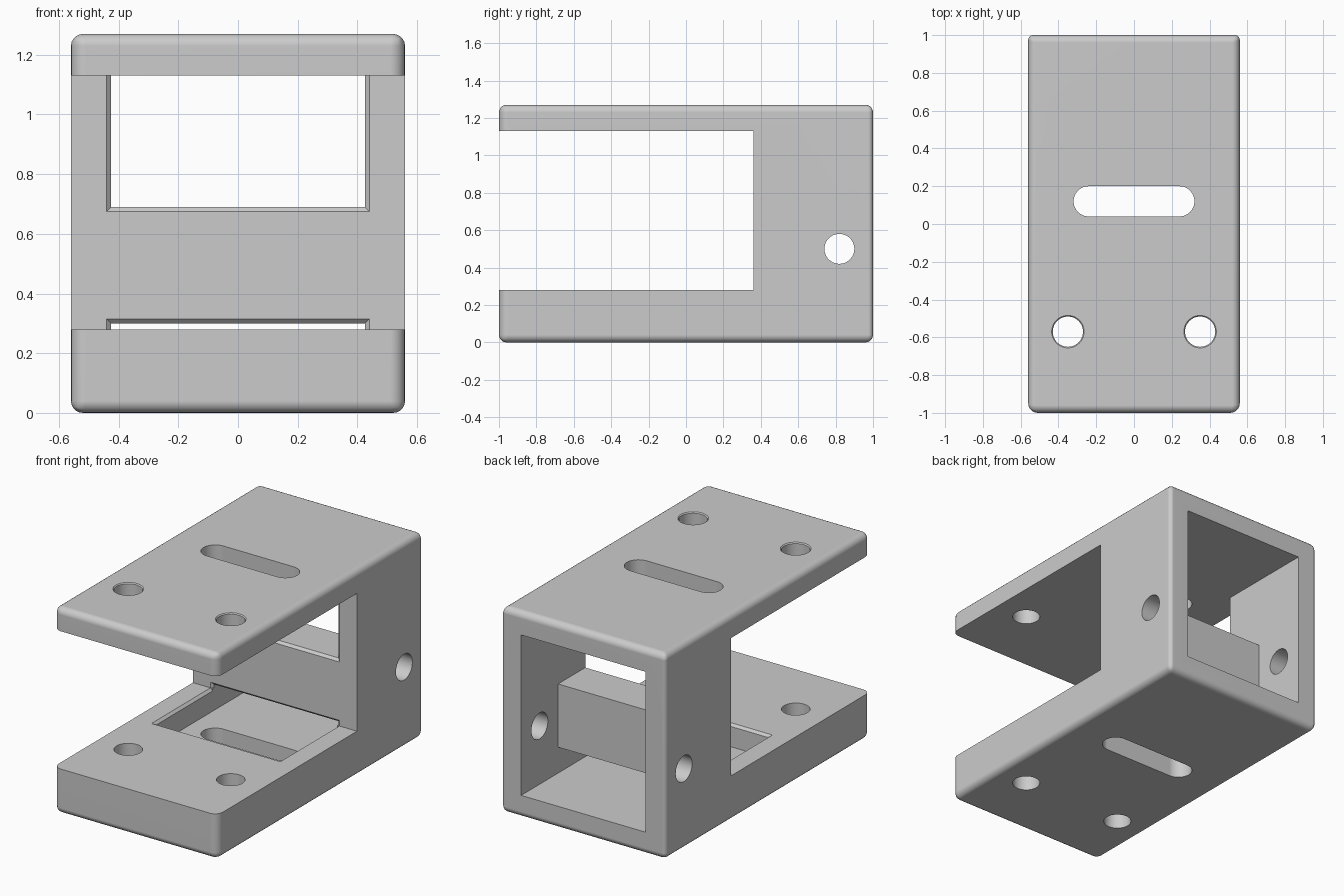
import bpy, bmesh, math
from mathutils import Matrix

if "Cube" in bpy.data.objects:
    bpy.data.objects.remove(bpy.data.objects["Cube"])

grey = bpy.data.materials.new("light_grey")
grey.diffuse_color = (0.6, 0.6, 0.6, 1)
grey.use_nodes = True
grey.node_tree.nodes["Principled BSDF"].inputs["Base Color"].default_value = grey.diffuse_color


def make(name, bm):
    bmesh.ops.recalc_face_normals(bm, faces=bm.faces)
    mesh = bpy.data.meshes.new(name)
    bm.to_mesh(mesh)
    bm.free()
    ob = bpy.data.objects.new(name, mesh)
    bpy.context.collection.objects.link(ob)
    return ob


def apply_mod(ob, mod):
    bpy.ops.object.select_all(action='DESELECT')
    bpy.context.view_layer.objects.active = ob
    ob.select_set(True)
    bpy.ops.object.modifier_apply(modifier=mod.name)


def box(x0, x1, y0, y1, z0, z1):
    bm = bmesh.new()
    bmesh.ops.create_cube(bm, size=1)
    for v in bm.verts:
        v.co = (x1 if v.co.x > 0 else x0, y1 if v.co.y > 0 else y0, z1 if v.co.z > 0 else z0)
    return bm


def hull(points):
    bm = bmesh.new()
    for p in points:
        bm.verts.new(p)
    bmesh.ops.convex_hull(bm, input=bm.verts)
    bmesh.ops.dissolve_limit(bm, angle_limit=0.01, verts=bm.verts, edges=bm.edges)
    return bm


def cylinder(r1, r2, depth, matrix):
    bm = bmesh.new()
    bmesh.ops.create_cone(bm, cap_ends=True, segments=48, radius1=r1, radius2=r2,
                          depth=depth, matrix=matrix)
    return bm


# Outer block with rounded edges, tighter at the back uprights
bm = box(-0.56, 0.56, -1, 1, 0, 1.27)
weight = bm.edges.layers.float.new("bevel_weight_edge")
for e in bm.edges:
    a, b = (v.co for v in e.verts)
    upright = abs(a.z - b.z) > 0.1
    back = a.y > 0 and b.y > 0
    e[weight] = 1.0 if upright and not back else 0.5 if upright else 0.8
body = make("clamp_bracket", bm)
body.data.materials.append(grey)
bev = body.modifiers.new("round", 'BEVEL')
bev.width, bev.segments, bev.limit_method = 0.05, 5, 'WEIGHT'
apply_mod(body, bev)


def cut(bm):
    cutter = make("cutter", bm)
    cutter.hide_render = True
    mod = body.modifiers.new("cut", 'BOOLEAN')
    mod.operation, mod.solver, mod.object = 'DIFFERENCE', 'EXACT', cutter
    apply_mod(body, mod)
    bpy.data.objects.remove(cutter)


# Open jaw, rear cavity, window above the crossbar, pocket below it
W = 0.425
cut(box(-0.8, 0.8, -1.2, 0.36, 0.28, 1.13))
cut(box(-W, W, 0.64, 1.2, 0.14, 1.13))
cut(box(-W, W, 0.30, 0.70, 0.69, 1.13))
cut(box(-W, W, -0.20, 0.70, 0.14, 0.30))

# Chamfers around the window, the pocket rim and the gap under the crossbar
C = 0.03
cut(hull([(s * w, y, z) for s in (-1, 1)
          for w, y, zs in ((W + C, 0.345, (0.66, 1.13)), (W, 0.375, (0.69, 1.13))) for z in zs]))
cut(hull([(s * w, y, z) for s in (-1, 1)
          for w, z, ys in ((W + C, 0.295, (-0.23, 0.36)), (W, 0.265, (-0.20, 0.36))) for y in ys]))
cut(hull([(s * w, y, z) for s in (-1, 1)
          for w, y, zs in ((W + C, 0.345, (0.28, 0.33)), (W, 0.375, (0.28, 0.30))) for z in zs]))

# Pin holes through both plates, with a slight rim break on top
for s in (-1, 1):
    cut(cylinder(0.08, 0.08, 2, Matrix.Translation((s * 0.35, -0.57, 0.6))))
    cut(cylinder(0.076, 0.096, 0.02, Matrix.Translation((s * 0.35, -0.57, 1.27))))

# Rounded slot through both plates
slot = []
for z in (-0.2, 1.5):
    for s in (-1, 1):
        for i in range(25):
            t = math.pi * i / 24 - math.pi / 2
            slot.append((s * (0.24 + 0.08 * math.cos(t)), 0.12 + 0.08 * math.sin(t), z))
cut(hull(slot))

# Cross pin hole through the side walls
cut(cylinder(0.08, 0.08, 2, Matrix.Translation((0, 0.82, 0.5)) @ Matrix.Rotation(math.pi / 2, 4, 'Y')))

# Smooth rounded edges, flat faces kept flat
bpy.ops.object.shade_smooth_by_angle(angle=math.radians(30))
wn = body.modifiers.new("flat_faces", 'WEIGHTED_NORMAL')
wn.keep_sharp = True
